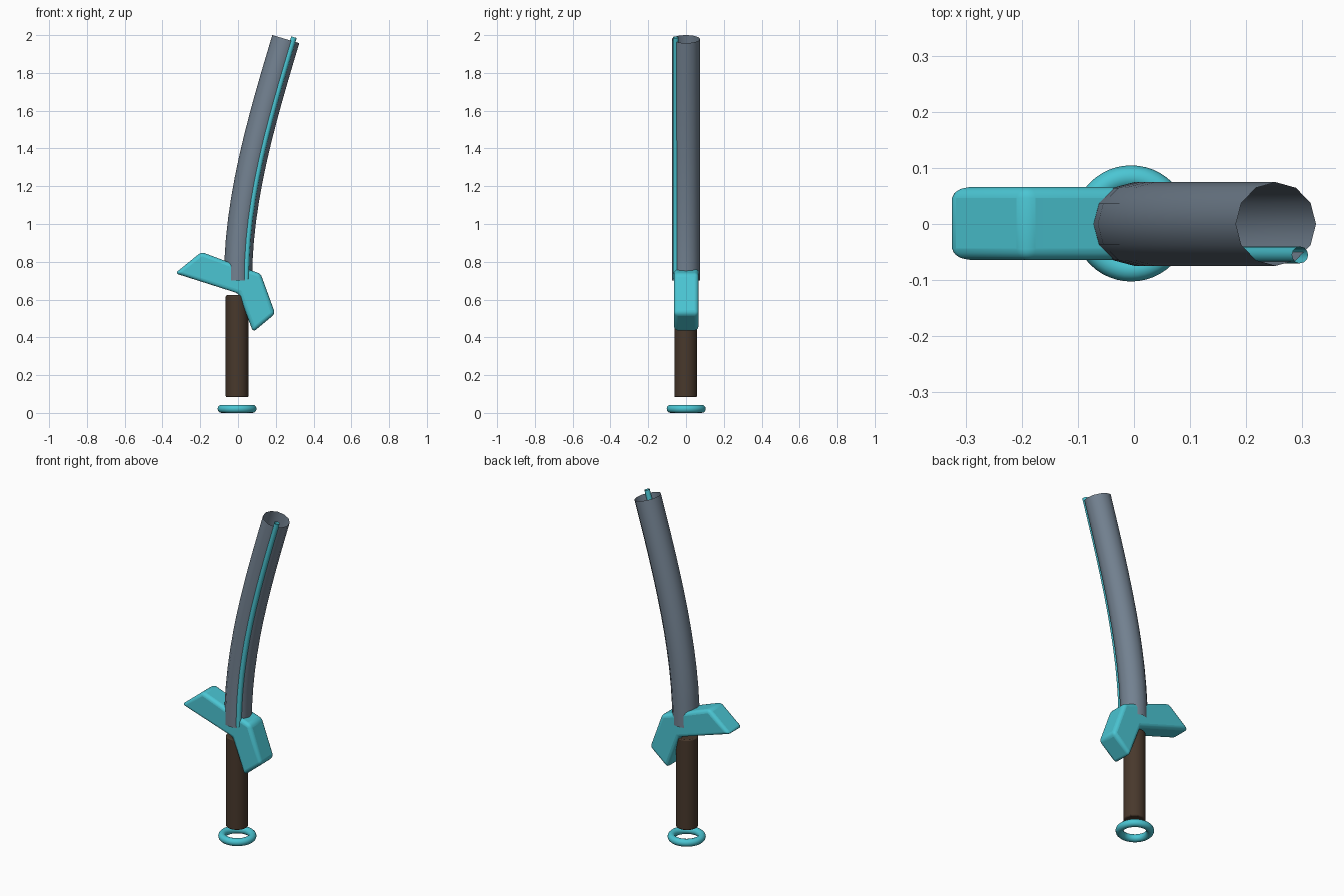
import bpy, bmesh
from mathutils import Vector

if "Cube" in bpy.data.objects:
    bpy.data.objects.remove(bpy.data.objects["Cube"])


def material(name, rgb):
    m = bpy.data.materials.new(name)
    m.diffuse_color = (*rgb, 1)
    m.use_nodes = True
    m.node_tree.nodes["Principled BSDF"].inputs["Base Color"].default_value = m.diffuse_color
    return m


TEAL = material("teal", (0.07, 0.56, 0.65))
STEEL = material("steel", (0.17, 0.22, 0.28))
BROWN = material("brown", (0.065, 0.04, 0.025))


def finish(obj, name, mat, angle=0.6):
    obj.name = name
    obj.data.materials.append(mat)
    bpy.ops.object.select_all(action='DESELECT')
    obj.select_set(True)
    bpy.context.view_layer.objects.active = obj
    if obj.type == 'CURVE':
        bpy.ops.object.convert(target='MESH')
    bpy.ops.object.shade_smooth_by_angle(angle=angle)


def swept_tube(name, radius, offset, mat):
    """Open 12-sided tube along the sword's curved centre line."""
    cu = bpy.data.curves.new(name, 'CURVE')
    cu.dimensions = '3D'
    cu.bevel_depth = radius
    cu.bevel_resolution = 4
    cu.resolution_u = 12
    sp = cu.splines.new('BEZIER')
    sp.bezier_points.add(1)
    path = [((0, 0, 0.27), (0, 0, 0.70), (0, 0, 1.13)),
            ((0.124, 0, 1.55), (0.253, 0, 1.979), (0.38, 0, 2.41))]
    for p, (left, co, right) in zip(sp.bezier_points, path):
        p.handle_left_type = p.handle_right_type = 'FREE'
        p.co = Vector(co) + Vector(offset)
        p.handle_left = Vector(left) + Vector(offset)
        p.handle_right = Vector(right) + Vector(offset)
    obj = bpy.data.objects.new(name, cu)
    bpy.context.collection.objects.link(obj)
    finish(obj, name, mat, 0.8)


# Blade and the thin rod along its front
swept_tube("blade", 0.0745, (0, 0, 0), STEEL)
swept_tube("blade_rod", 0.015, (0.043, -0.055, 0.01), TEAL)

# Bent crossguard: extruded profile with rounded edges
profile = [(-0.333, 0.739), (-0.194, 0.852), (0.06, 0.757), (0.12, 0.737),
           (0.197, 0.525), (0.08, 0.428), (0.003, 0.632)]
bm = bmesh.new()
face = bm.faces.new([bm.verts.new((x, -0.064, z)) for x, z in profile])
ext = bmesh.ops.extrude_face_region(bm, geom=[face])
bmesh.ops.translate(bm, vec=(0, 0.13, 0),
                    verts=[v for v in ext['geom'] if isinstance(v, bmesh.types.BMVert)])
bmesh.ops.recalc_face_normals(bm, faces=bm.faces)
me = bpy.data.meshes.new("crossguard")
bm.to_mesh(me)
bm.free()
guard = bpy.data.objects.new("crossguard", me)
bpy.context.collection.objects.link(guard)
bev = guard.modifiers.new("round", 'BEVEL')
bev.width = 0.02
bev.segments = 4
bev.limit_method = 'ANGLE'
bev.angle_limit = 0.4
finish(guard, "crossguard", TEAL)

# Grip
bpy.ops.mesh.primitive_cylinder_add(vertices=32, radius=0.06, depth=0.54,
                                    location=(-0.005, -0.002, 0.353))
grip = bpy.context.object
bev = grip.modifiers.new("round", 'BEVEL')
bev.width = 0.006
bev.segments = 2
bev.limit_method = 'ANGLE'
finish(grip, "grip", BROWN)

# Pommel ring
bpy.ops.mesh.primitive_torus_add(major_segments=48, minor_segments=12,
                                 major_radius=0.082, minor_radius=0.0215,
                                 location=(-0.005, 0.001, 0.0215))
finish(bpy.context.object, "pommel_ring", TEAL, 0.8)
